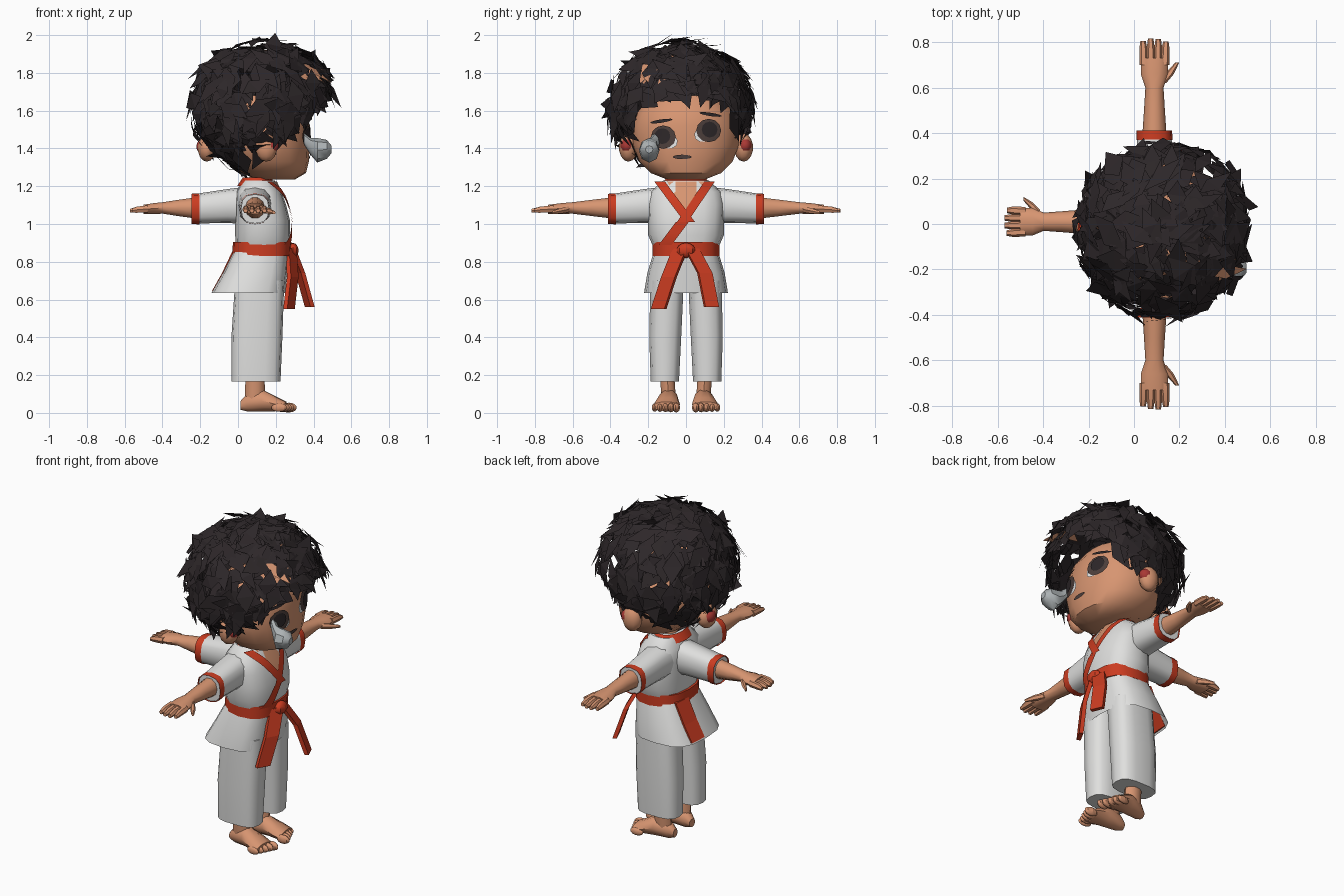
import bpy, math, random
from mathutils import Vector, Matrix

if "Cube" in bpy.data.objects:
    bpy.data.objects.remove(bpy.data.objects["Cube"])

random.seed(7)


def mat(name, r, g, b):
    m = bpy.data.materials.new(name)
    m.diffuse_color = (r, g, b, 1)
    m.use_nodes = True
    m.node_tree.nodes["Principled BSDF"].inputs["Base Color"].default_value = m.diffuse_color
    return m


SKIN = mat("skin", .68, .3, .165)
HAIR = mat("dark hair", .026, .02, .022)
CLOTH = mat("white cloth", .74, .74, .73)
RED = mat("belt red", .6, .045, .015)
EAR = mat("ear red", .4, .04, .035)
GREY = mat("bulb grey", .42, .45, .46)
IRIS = mat("eye brown", .075, .05, .045)
WHITE = mat("eye white", .8, .8, .8)


def make(name, verts, faces, m, smooth=True, xf=None):
    me = bpy.data.meshes.new(name)
    me.from_pydata([(xf @ Vector(v)) if xf else v for v in verts], [], faces)
    me.materials.append(m)
    ob = bpy.data.objects.new(name, me)
    bpy.context.collection.objects.link(ob)
    if smooth:
        bpy.context.view_layer.objects.active = ob
        ob.select_set(True)
        bpy.ops.object.shade_smooth_by_angle(angle=math.radians(40))
        ob.select_set(False)
    return ob


def spow(a, e):
    return math.copysign(abs(a) ** e, a)


def loft(name, rings, m, axis='Z', n=14, e=2.0, caps=True, xf=None):
    """Skin rings (t, centre u, centre v, radius u, radius v) along an axis."""
    verts, faces = [], []
    for t, cu, cv, ru, rv in rings:
        for i in range(n):
            a = 2 * math.pi * i / n
            u = cu + ru * spow(math.cos(a), 2 / e)
            v = cv + rv * spow(math.sin(a), 2 / e)
            verts.append((u, v, t) if axis == 'Z' else (t, u, v))
    for r in range(len(rings) - 1):
        for i in range(n):
            j = (i + 1) % n
            faces.append((r * n + i, r * n + j, r * n + n + j, r * n + n + i))
    if caps:
        faces.append(tuple(range(n))[::-1])
        faces.append(tuple(range((len(rings) - 1) * n, len(rings) * n)))
    return make(name, verts, faces, m, xf=xf)


def front_x(rings, y, z, e):
    """Front (+x) surface of a vertical loft at a given y, z."""
    z = min(max(z, rings[0][0]), rings[-1][0])
    for a, b in zip(rings, rings[1:]):
        if a[0] <= z <= b[0]:
            k = (z - a[0]) / (b[0] - a[0])
            cx, cy, rx, ry = [a[i] + k * (b[i] - a[i]) for i in (1, 2, 3, 4)]
            q = min(abs(y - cy) / ry, .98)
            return cx + rx * (1 - q ** e) ** (1 / e)


def ball(name, loc, r, m, seg=10, tilt=0):
    bpy.ops.mesh.primitive_uv_sphere_add(segments=seg, ring_count=7, location=loc)
    ob = bpy.context.object
    ob.name, ob.scale, ob.rotation_euler = name, r, (0, 0, tilt)
    ob.data.materials.append(m)
    bpy.ops.object.shade_smooth_by_angle(angle=math.radians(40))
    return ob


# Head and neck
head = [(1.235, .2, 0, .1, .1), (1.27, .19, 0, .17, .19), (1.33, .16, 0, .215, .25),
        (1.42, .14, 0, .24, .285), (1.52, .14, 0, .235, .285), (1.6, .15, 0, .21, .255),
        (1.68, .15, 0, .15, .18)]
loft("head", head, SKIN, n=18, e=2.2)
loft("neck", [(1.15, .11, 0, .06, .06), (1.27, .12, 0, .055, .06)], SKIN)


def face_patch(name, y, z, ry, rz, off, m, tilt=0):
    """Thin disc that follows the face."""
    pts = [(y, z)]
    for i in range(12):
        a = i * math.pi / 6
        u, v = ry * math.cos(a), rz * math.sin(a)
        pts.append((y + u * math.cos(tilt) - v * math.sin(tilt),
                    z + u * math.sin(tilt) + v * math.cos(tilt)))
    verts = [(front_x(head, p, q, 2.2) + off, p, q) for p, q in pts]
    make(name, verts, [(0, i + 1, (i + 1) % 12 + 1) for i in range(12)], m)


for s, ez in ((1, 1.495), (-1, 1.46)):
    face_patch("eye_white", s * .105, ez - .01, .065, .045, .005, WHITE, s * .5)
    face_patch("iris", s * .12, ez, .066, .062, .010, IRIS)
    face_patch("pupil", s * .125, ez + .005, .042, .042, .015, HAIR)
    face_patch("eyebrow", s * .13, ez + .085, .06, .009, .008, HAIR, -s * .15)
    # Ears
    ball("ear", (.15, s * .305, 1.405), (.06, .05, .075), SKIN)
    ball("inner_ear", (.175, s * .312, 1.415), (.042, .036, .04), EAR)
face_patch("mouth", -.02, 1.355, .05, .012, .006, IRIS)
ball("back_ear", (-.165, .03, 1.4), (.05, .07, .07), SKIN)
ball("back_inner_ear", (-.185, .04, 1.41), (.037, .045, .042), EAR)

# Grey bulb on the cheek
loft("cheek_bulb", [(.35, -.16, 1.45, .025, .03), (.385, -.18, 1.41, .035, .045),
                    (.42, -.195, 1.39, .055, .065), (.47, -.195, 1.395, .05, .05),
                    (.495, -.195, 1.395, .02, .02)], GREY, axis='X', n=8)


# Hair: overlapping pointed locks falling from the crown
def locks(name, count, m, scale, keep):
    c, rad = Vector((.135, -.028, 1.62)), Vector((.395, .385, .345))
    verts, faces = [], []
    while len(faces) < count * 2:
        d = Vector((random.gauss(0, 1), random.gauss(0, 1), random.gauss(0, 1))).normalized()
        k = scale * random.uniform(.88, 1.04)
        p = c + Vector((d.x * rad.x, d.y * rad.y, d.z * rad.z)) * k
        if p.z < 1.275 + max(0, p.x - .06) * .98 or not keep(p):
            continue
        t = Vector((random.gauss(0, .6), random.gauss(0, .6), random.gauss(-.7, .6)))
        t = (t - d * t.dot(d)).normalized()
        w = d.cross(t)
        ln, wd = random.uniform(.06, .115), random.uniform(.03, .058)
        b = len(verts)
        verts += [p - t * ln - d * .02, p + w * wd - t * random.uniform(-.02, .03) - d * .005,
                  p + t * ln + d * random.uniform(-.025, .035), p - w * wd + d * .005]
        faces += [(b, b + 1, b + 3), (b + 1, b + 2, b + 3)]
    make(name, verts, faces, m, smooth=False)


locks("hair", 620, HAIR, 1.0, lambda p: True)
locks("scalp_patches", 9, SKIN, .97,
      lambda p: .15 < p.x < .42 and -.3 < p.y < .1 and p.z > 1.78)

# Jacket, skirt and belt
torso = [(.86, .13, 0, .14, .165), (.94, .13, 0, .145, .2), (1.02, .13, 0, .145, .2),
         (1.1, .12, 0, .135, .205), (1.17, .11, 0, .12, .19), (1.23, .11, 0, .085, .12)]
loft("jacket", torso, CLOTH, n=16, e=2.6)
skirt = [(.635, .055, 0, .195, .222), (.74, .09, 0, .17, .205), (.86, .125, 0, .145, .168)]
loft("jacket_skirt", skirt, CLOTH, n=16, e=3, caps=False)
loft("belt", [(.83, .125, 0, .155, .178), (.905, .128, 0, .155, .178)], RED, n=16, e=2.6)


def torso_strip(name, a, b, w, off, m):
    """Ribbon laid on the jacket front from a to b, each (y, z)."""
    verts = []
    for i in range(7):
        y, z = (a[j] + (b[j] - a[j]) * i / 6 for j in (0, 1))
        for s in (-1, 1):
            verts.append((front_x(torso, y + s * w, z, 2.6) + off, y + s * w, z))
    make(name, verts, [(2 * i, 2 * i + 1, 2 * i + 3, 2 * i + 2) for i in range(6)], m)


torso_strip("left_lapel", (.125, 1.225), (-.02, 1.01), .028, .012, RED)
torso_strip("left_lapel_end", (-.02, 1.01), (-.11, .89), .034, .012, RED)
torso_strip("right_lapel", (-.14, 1.225), (.02, 1.01), .028, .016, RED)
make("bare_chest", [(front_x(torso, y, z, 2.6) + .008, y, z) for y, z in
                    ((-.1, 1.225), (0, 1.225), (.1, 1.225), (.05, 1.13), (0, 1.06), (-.05, 1.13))],
     [(0, 1, 5), (1, 3, 5), (1, 2, 3), (3, 4, 5)], SKIN)
loft("collar", [(1.2, .1, 0, .105, .14), (1.245, .1, 0, .075, .105)], RED, n=14, caps=False)


def tail(name, pts, half, thick=.012):
    """Hanging strap through pts; half is the half-width vector."""
    h, verts, faces = Vector(half), [], []
    nrm = h.normalized().cross(Vector((0, 0, 1))) * thick
    for p in map(Vector, pts):
        verts += [p - h - nrm, p + h - nrm, p + h + nrm, p - h + nrm]
    for r in range(len(pts) - 1):
        faces += [(r * 4 + i, r * 4 + (i + 1) % 4, r * 4 + 4 + (i + 1) % 4, r * 4 + 4 + i)
                  for i in range(4)]
    b = len(verts) - 4
    make(name, verts, faces + [(3, 2, 1, 0), (b, b + 1, b + 2, b + 3)], RED, smooth=False)


tail("belt_tail_left", [(.28, -.03, .87), (.29, -.09, .72), (.27, -.145, .55)], (.02, .036, 0))
tail("belt_tail_right", [(.28, .03, .87), (.33, .1, .74), (.38, .135, .56)], (-.015, .036, 0))
tail("belt_tail_back", [(-.018, .07, .86), (-.075, .07, .74), (-.128, .07, .645)],
     (.004, .055, 0), .006)
ball("belt_knot", (.29, 0, .86), (.03, .05, .04), RED, seg=8)


# Three arms, each built along +x then turned about the body
def arm(name, origin, angle, thumb, reach=1.0):
    xf = Matrix.Translation(origin) @ Matrix.Rotation(math.radians(angle), 4, 'Z')

    def part(n, rings, m, sides=10, e=2.0, caps=True):
        rings = [(.412 + (r[0] - .412) * reach if r[0] > .412 else r[0],) + r[1:] for r in rings]
        loft(name + n, rings, m, axis='X', n=sides, e=e, caps=caps, xf=xf)
    part("_sleeve", [(.1, 0, 1.1, .09, .1), (.22, 0, 1.095, .085, .09),
                     (.405, 0, 1.08, .074, .077)], CLOTH, 12, 2.6)
    part("_cuff", [(.37, 0, 1.08, .079, .082), (.412, 0, 1.08, .078, .08)], RED, 12, 2.6, False)
    part("_forearm", [(.38, 0, 1.085, .054, .06), (.5, 0, 1.085, .046, .045),
                      (.6, 0, 1.085, .04, .032), (.66, 0, 1.082, .06, .03),
                      (.73, 0, 1.078, .06, .025)], SKIN)
    for i in range(4):
        w = (i - 1.5) * .031
        end = .822 - abs(i - 1.6) * .012
        part("_finger", [(.7, w, 1.08, .019, .021), (.77, w * 1.05, 1.076, .018, .019),
                         (end, w * 1.08, 1.07, .012, .012)], SKIN, 6)
    part("_thumb", [(.62, thumb * .03, 1.078, .022, .018), (.66, thumb * .065, 1.07, .02, .017),
                    (.71, thumb * .1, 1.06, .009, .009)], SKIN, 6)


arm("left_arm", (.09, 0, 0), 90, -1)
arm("right_arm", (.09, 0, 0), -90, 1)
arm("back_arm", (.165, .01, 0), 180, -1, .8)

# Trousers and bare feet
for s, side in ((1, "left"), (-1, "right")):
    loft(side + "_trouser", [(.165, .095, s * .112, .13, .076), (.4, .1, s * .11, .135, .086),
                             (.7, .115, s * .1, .13, .09)], CLOTH, n=14, e=3)
    loft(side + "_ankle", [(.05, .09, s * .09, .055, .04), (.2, .09, s * .1, .05, .04)], SKIN, n=10)
    turn = Matrix.Translation((.05, s * .085, 0)) @ Matrix.Rotation(s * .1, 4, 'Z')
    loft(side + "_foot", [(-.035, 0, .04, .025, .025), (0, 0, .055, .042, .05),
                          (.08, 0, .065, .055, .06), (.16, 0, .045, .07, .038),
                          (.205, 0, .034, .07, .026)], SKIN, axis='X', n=10, xf=turn)
    for i in range(5):
        ball(side + "_toe", turn @ Vector((.215 - i * .01, s * (i * .03 - .056), .028)),
             (.042, .019 - i * .001, .026 - i * .001), SKIN, seg=8, tilt=s * .1)
